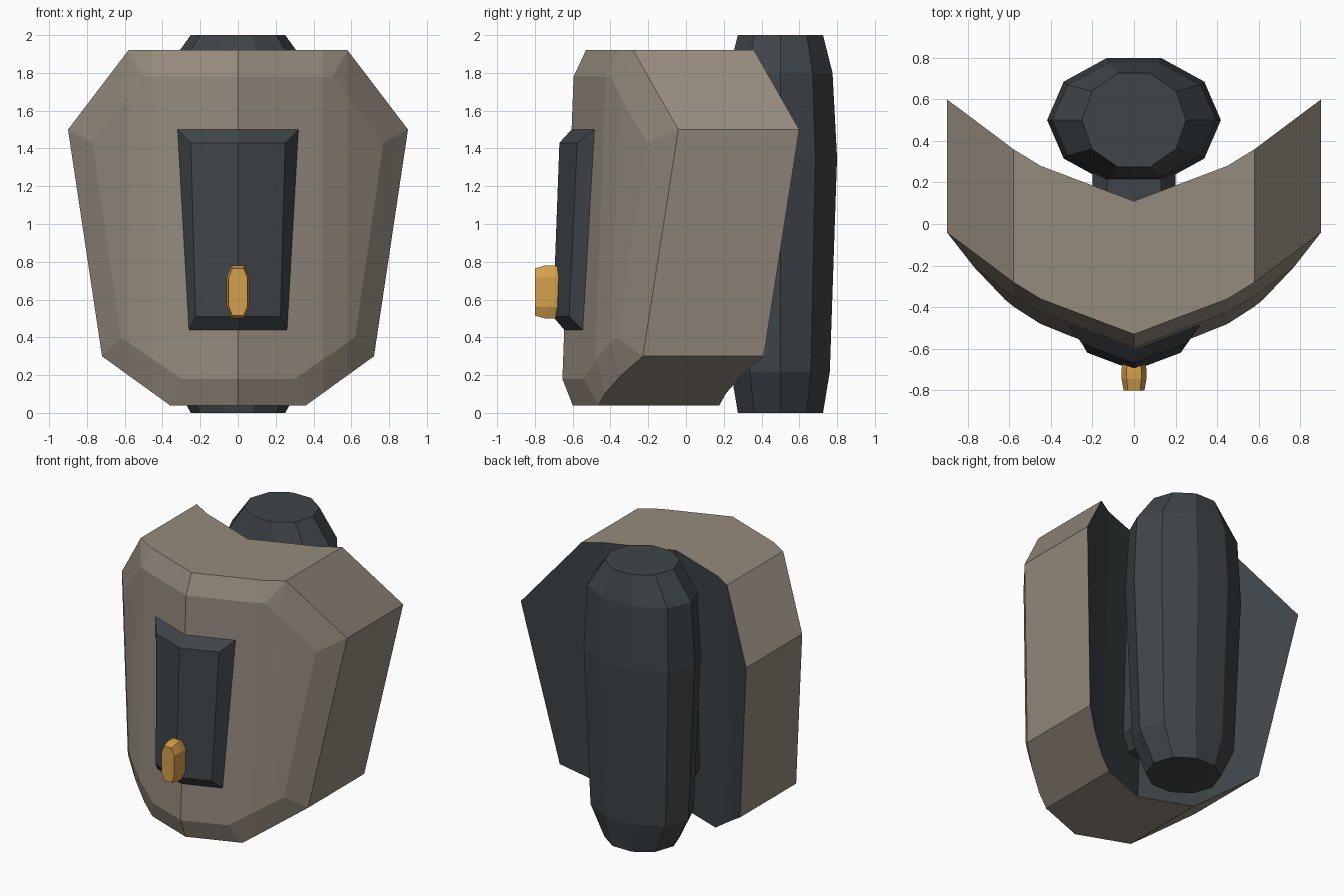
import bpy, bmesh, math

cube = bpy.data.objects.get("Cube")
if cube:
    bpy.data.objects.remove(cube, do_unlink=True)


def material(name, rgb):
    m = bpy.data.materials.new(name)
    m.use_nodes = True
    m.diffuse_color = (*rgb, 1)
    m.node_tree.nodes["Principled BSDF"].inputs["Base Color"].default_value = (*rgb, 1)
    return m


TAN = material("warm tan", (0.30, 0.255, 0.205))
DARK = material("dark slate", (0.05, 0.059, 0.066))
ORANGE = material("amber", (0.66, 0.35, 0.075))

# Plan curve of the curved front: half width -> depth
CURVE = [(0, -0.53), (0.45, -0.36), (0.58, -0.28), (0.9, -0.025)]


def curve_y(x, z):
    x = abs(x)
    for (x0, y0), (x1, y1) in zip(CURVE, CURVE[1:]):
        if x <= x1 or x1 == CURVE[-1][0]:
            return y0 + (y1 - y0) * (x - x0) / (x1 - x0) - 0.037 * (1.92 - z)


def mirrored(half, y):
    """Full ring in the xz plane from its right half."""
    return [(x, y, z) for x, z in half] + [(-x, y, z) for x, z in reversed(half)]


def loft(name, rings, mats, bend=False):
    """Join matching rings with quads, cap both ends; first cap uses the last material."""
    bm = bmesh.new()
    loops = [[bm.verts.new(p) for p in ring] for ring in rings]
    n = len(loops[0])
    for a, b in zip(loops, loops[1:]):
        for i in range(n):
            j = (i + 1) % n
            bm.faces.new((a[i], a[j], b[j], b[i]))
    bm.faces.new(loops[0]).material_index = len(mats) - 1
    bm.faces.new(loops[-1])
    if bend:
        # Crease lines first, so that every bent panel stays flat
        for x in (-0.58, -0.45, 0, 0.45, 0.58):
            bmesh.ops.bisect_plane(bm, geom=bm.verts[:] + bm.edges[:] + bm.faces[:],
                                   plane_co=(x, 0, 0), plane_no=(1, 0, 0), dist=1e-5)
        for v in bm.verts:
            v.co.y += curve_y(v.co.x, v.co.z)
    bmesh.ops.recalc_face_normals(bm, faces=bm.faces)
    mesh = bpy.data.meshes.new(name)
    bm.to_mesh(mesh)
    bm.free()
    for m in mats:
        mesh.materials.append(m)
    obj = bpy.data.objects.new(name, mesh)
    bpy.context.collection.objects.link(obj)
    return obj


# Curved shell with bevelled front and dark back
outer = [(0.58, 1.92), (0.9, 1.5), (0.72, 0.3), (0.36, 0.04)]
inner = [(0.5, 1.78), (0.77, 1.43), (0.62, 0.4), (0.3, 0.18)]
loft("shell", [mirrored(outer, 0.64), mirrored(outer, 0), mirrored(inner, -0.06)],
     [TAN, DARK], bend=True)

# Raised front plate following the shell
outer = [(0.32, 1.5), (0.26, 0.44)]
inner = [(0.25, 1.43), (0.225, 0.51)]
loft("front_plate", [mirrored(outer, -0.04), mirrored(outer, -0.06), mirrored(inner, -0.122)],
     [DARK], bend=True)

# Small latch on the plate
wide = [(0.035, 0.78), (0.06, 0.72), (0.06, 0.56), (0.035, 0.5)]
narrow = [(0.03, 0.765), (0.05, 0.715), (0.05, 0.565), (0.03, 0.515)]
loft("latch", [mirrored(narrow, -0.64), mirrored(wide, -0.7),
               mirrored(wide, -0.745), mirrored(narrow, -0.8)], [ORANGE])

# Ten-sided oval canister behind the shell: height, x radius, y radius
profile = [(0, 0.25, 0.237), (0.22, 0.37, 0.275), (1.35, 0.418, 0.315),
           (1.8, 0.395, 0.29), (2, 0.25, 0.237)]
angles = [math.tau * i / 10 for i in range(10)]
loft("canister", [[(rx * math.cos(a), 0.5 + ry * math.sin(a), z) for a in angles]
                  for z, rx, ry in profile], [DARK])

# Mount between shell and canister
slim = [(0.13, 1.6), (0.2, 1.5), (0.2, 0.4), (0.13, 0.3)]
loft("canister_mount", [mirrored(slim, 0.08), mirrored(slim, 0.35)], [DARK])
